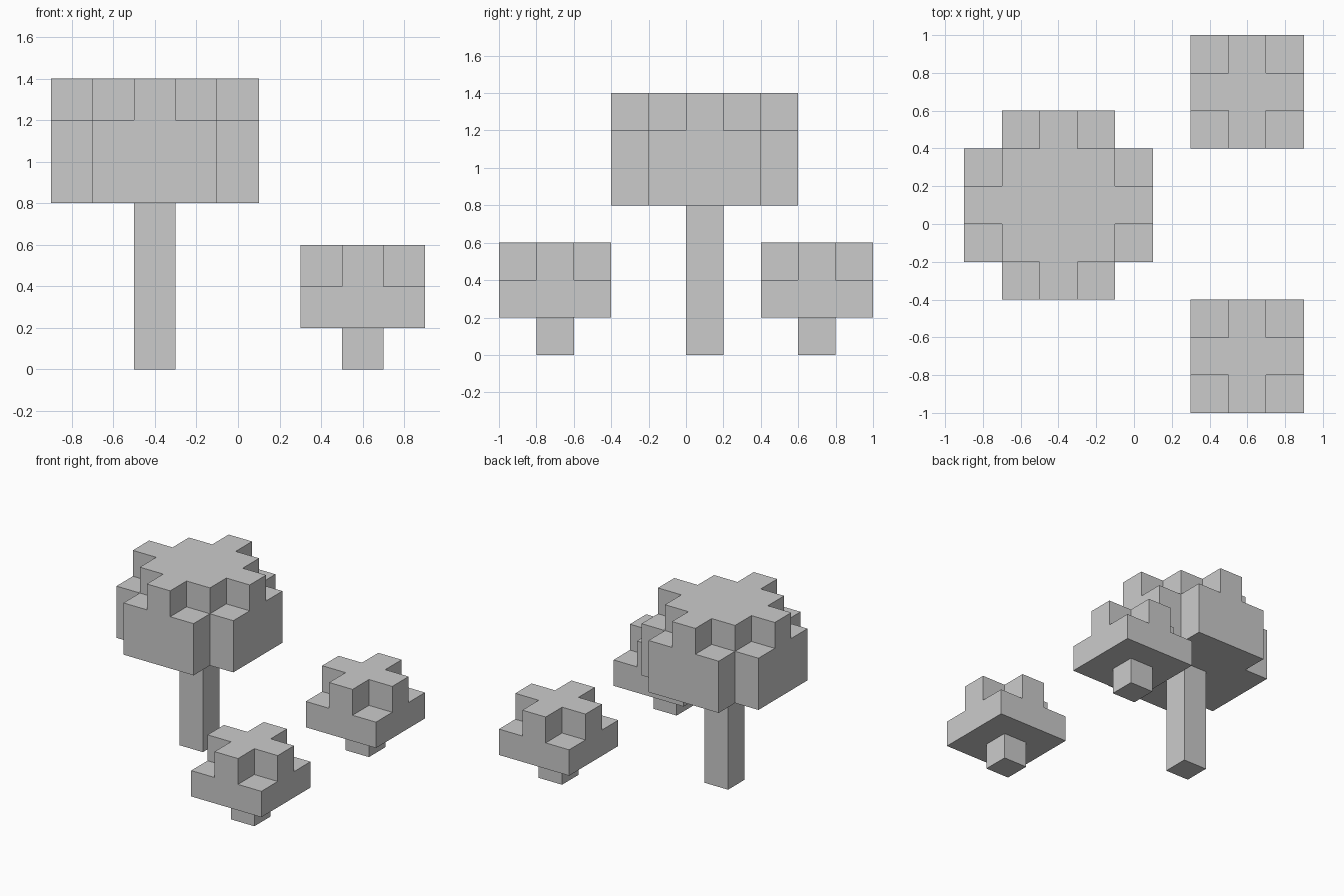
import bpy
import bmesh

cube = bpy.data.objects.get("Cube")
if cube:
    bpy.data.objects.remove(cube, do_unlink=True)

U = 0.2  # block size

grey = bpy.data.materials.new("light grey")
grey.use_nodes = True
colour = (0.6, 0.6, 0.6, 1)
grey.diffuse_color = colour
grey.node_tree.nodes["Principled BSDF"].inputs["Base Color"].default_value = colour


def extrude_cells(name, cells, z0, z1, x, y):
    """Closed blocky solid: an outline of grid cells raised from z0 to z1."""
    bm = bmesh.new()
    for i, j in cells:
        corners = [((i + a) * U, (j + b) * U, z0)
                   for a, b in ((-.5, -.5), (-.5, .5), (.5, .5), (.5, -.5))]
        bm.faces.new([bm.verts.new(c) for c in corners])
    bmesh.ops.remove_doubles(bm, verts=bm.verts, dist=0.001)
    top = bmesh.ops.extrude_face_region(bm, geom=bm.faces[:], use_keep_orig=True)
    bmesh.ops.translate(bm, vec=(0, 0, z1 - z0),
                        verts=[v for v in top["geom"] if isinstance(v, bmesh.types.BMVert)])
    bmesh.ops.recalc_face_normals(bm, faces=bm.faces)
    bmesh.ops.dissolve_limit(bm, angle_limit=0.01, verts=bm.verts, edges=bm.edges)
    mesh = bpy.data.meshes.new(name)
    bm.to_mesh(mesh)
    bm.free()
    mesh.materials.append(grey)
    obj = bpy.data.objects.new(name, mesh)
    obj.location = (x, y, 0)
    bpy.context.collection.objects.link(obj)


def square(r):
    return [(i, j) for i in range(-r, r + 1) for j in range(-r, r + 1)]


dot = square(0)
block = square(1)
cross = [c for c in block if 0 in c]
# Wide square without its corners, and a block with four arms
wide = [c for c in square(2) if abs(c[0]) + abs(c[1]) < 4]
star = [c for c in wide if c in block or 0 in c]

# Tall tree
extrude_cells("tree_trunk", dot, 0, 0.8, -0.4, 0.1)
extrude_cells("tree_crown", wide, 0.8, 1.2, -0.4, 0.1)
extrude_cells("tree_crown_top", star, 1.2, 1.4, -0.4, 0.1)

# Two bushes
for side, y in (("front", -0.7), ("back", 0.7)):
    extrude_cells(side + "_bush_stem", dot, 0, 0.2, 0.6, y)
    extrude_cells(side + "_bush", block, 0.2, 0.4, 0.6, y)
    extrude_cells(side + "_bush_top", cross, 0.4, 0.6, 0.6, y)
